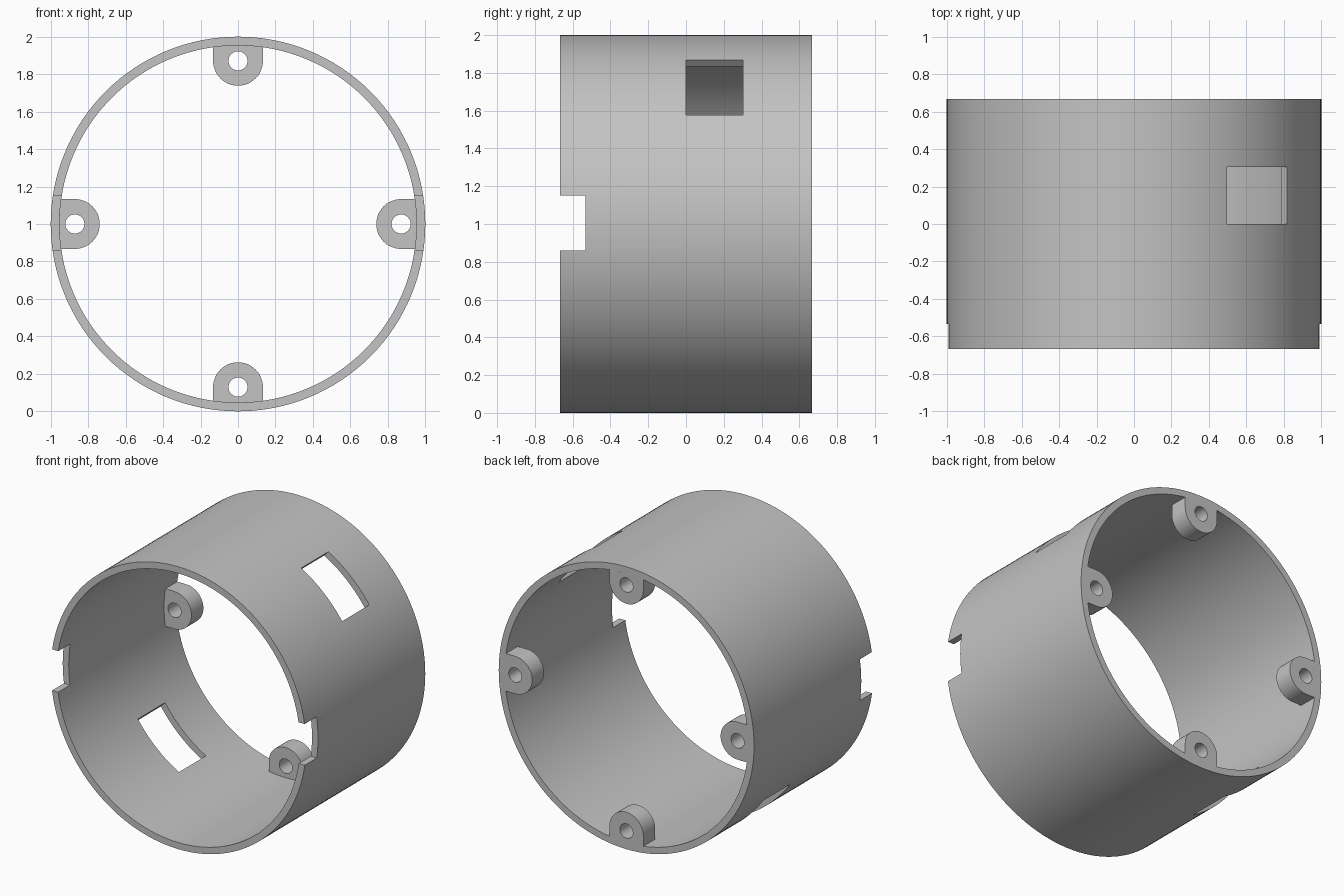
import bpy, bmesh, math
from mathutils import Matrix, Vector

old = bpy.data.objects.get("Cube")
if old:
    bpy.data.objects.remove(old, do_unlink=True)

OUTER, INNER, HALF = 1.0, 0.953, 0.667
CENTRE = Vector((0, 0, 1))

grey = bpy.data.materials.new("plain grey")
grey.use_nodes = True
colour = (0.55, 0.55, 0.55, 1)
grey.diffuse_color = colour
grey.node_tree.nodes["Principled BSDF"].inputs["Base Color"].default_value = colour


def make_object(name, bm):
    bmesh.ops.recalc_face_normals(bm, faces=bm.faces)
    mesh = bpy.data.meshes.new(name)
    bm.to_mesh(mesh)
    bm.free()
    mesh.materials.append(grey)
    obj = bpy.data.objects.new(name, mesh)
    bpy.context.collection.objects.link(obj)
    return obj


def activate(obj):
    bpy.ops.object.select_all(action='DESELECT')
    obj.select_set(True)
    bpy.context.view_layer.objects.active = obj


def smooth(obj):
    activate(obj)
    bpy.ops.object.shade_smooth_by_angle(angle=math.radians(30))


def cut_box(target, size, location, angle=0):
    """Cut a box, turned about the ring axis, out of the target."""
    bm = bmesh.new()
    bmesh.ops.create_cube(bm, size=1)
    bm.transform(Matrix.Translation(location) @ Matrix.Rotation(-angle, 4, 'Y')
                 @ Matrix.Diagonal((*size, 1)))
    cutter = make_object("cutter", bm)
    cutter.hide_render = True
    mod = target.modifiers.new("cut", 'BOOLEAN')
    mod.operation = 'DIFFERENCE'
    mod.solver = 'EXACT'
    mod.object = cutter
    activate(target)
    bpy.ops.object.modifier_apply(modifier=mod.name)
    bpy.data.objects.remove(cutter, do_unlink=True)


# Ring wall: rectangular section swept round the y axis
bm = bmesh.new()
section = [bm.verts.new((r, y, 0)) for r, y in
           ((INNER, -HALF), (OUTER, -HALF), (OUTER, HALF), (INNER, HALF))]
edges = [bm.edges.new((section[i], section[(i + 1) % 4])) for i in range(4)]
bmesh.ops.spin(bm, geom=section + edges, cent=(0, 0, 0), axis=(0, 1, 0),
               angle=math.tau, steps=128, use_merge=True)
bmesh.ops.remove_doubles(bm, verts=bm.verts, dist=1e-4)
bm.transform(Matrix.Translation(CENTRE))
ring = make_object("ring_wall", bm)

# Front notches on both sides, then the two opposite slanted windows
cut_box(ring, (3, 0.3, 0.291), (0, -0.683, 1.005))
cut_box(ring, (3, 0.303, 0.433), (0, 0.1515, 1), math.radians(47.8))
smooth(ring)


def loop(bm, points):
    verts = [bm.verts.new((x, HALF, z)) for x, z in points]
    return [bm.edges.new((v, verts[(i + 1) % len(verts)])) for i, v in enumerate(verts)]


def screw_tab(name, turn):
    """Round-ended lug with a screw hole, flush with the back rim."""
    hole_at, radius, hole = 0.871, 0.133, 0.051
    # Root follows the inside of the wall, free end is a half circle
    spread = math.asin(radius / INNER)
    root = [(INNER * math.sin(spread * k / 4), INNER * math.cos(spread * k / 4))
            for k in range(-4, 5)]
    end = [(radius * math.cos(a), hole_at - radius * math.sin(a))
           for a in (math.pi * k / 24 for k in range(25))]
    rim = [(hole * math.cos(a), hole_at + hole * math.sin(a))
           for a in (math.tau * k / 32 for k in range(32))]
    bm = bmesh.new()
    outline = loop(bm, root + end) + loop(bm, rim)
    bmesh.ops.triangle_fill(bm, use_beauty=True, edges=outline)
    grown = bmesh.ops.extrude_face_region(bm, geom=bm.faces[:], use_keep_orig=True)
    moved = [g for g in grown["geom"] if isinstance(g, bmesh.types.BMVert)]
    bmesh.ops.translate(bm, verts=moved, vec=(0, -0.133, 0))
    bm.transform(Matrix.Translation(CENTRE) @ Matrix.Rotation(turn, 4, 'Y'))
    smooth(make_object(name, bm))


# Four screw tabs, a quarter turn apart
for i, side in enumerate(("top", "left", "bottom", "right")):
    screw_tab(side + "_screw_tab", i * math.pi / 2)
